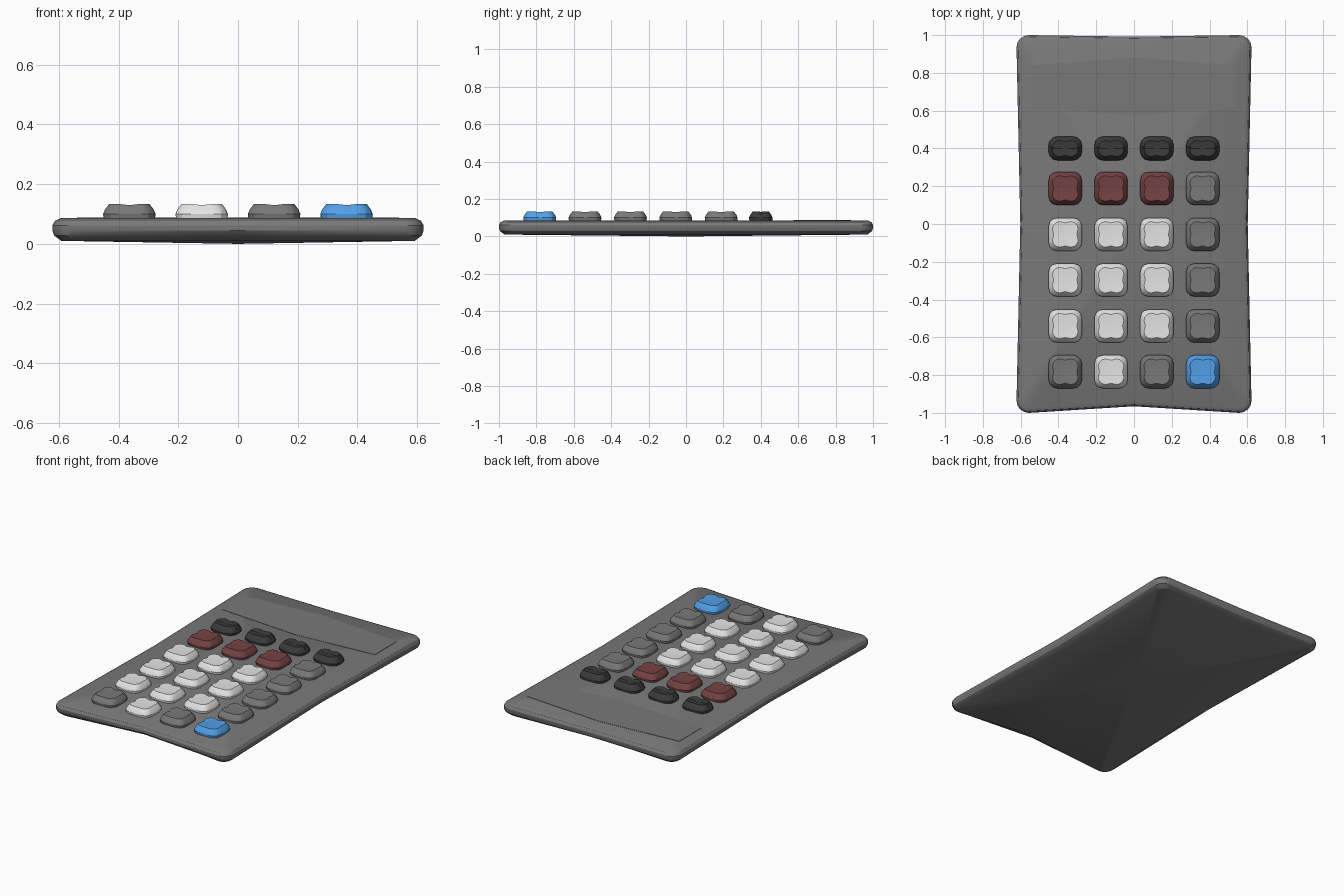
import bpy
import bmesh
import math

cube = bpy.data.objects.get("Cube")
if cube:
    bpy.data.objects.remove(cube, do_unlink=True)


def material(name, r, g, b):
    m = bpy.data.materials.new(name)
    m.use_nodes = True
    m.diffuse_color = (r, g, b, 1)
    m.node_tree.nodes["Principled BSDF"].inputs["Base Color"].default_value = (r, g, b, 1)
    return m


grey = material("mid grey", 0.19, 0.19, 0.19)
dark = material("charcoal", 0.043, 0.043, 0.043)
red = material("dull red", 0.18, 0.055, 0.055)
white = material("off white", 0.78, 0.78, 0.78)
blue = material("bright blue", 0.09, 0.37, 0.85)


def outline(hx, hy, radius, segs, side, front, rear):
    """Rounded rectangle whose edge midpoints are pulled inward."""
    pts = []
    mids = [(0, hy - rear), (side - hx, 0), (0, front - hy), (hx - side, 0)]
    for i, (sx, sy) in enumerate([(1, 1), (-1, 1), (-1, -1), (1, -1)]):
        for k in range(segs + 1):
            a = math.pi / 2 * (i + k / segs)
            pts.append((sx * (hx - radius) + radius * math.cos(a),
                        sy * (hy - radius) + radius * math.sin(a), False))
        pts.append((*mids[i], True))
    return pts


def loft(name, rings, bottom, top, mat, angle):
    """Skin a stack of rings and close both ends around a centre point."""
    bm = bmesh.new()
    loops = [[bm.verts.new(p) for p in ring] for ring in rings]
    n = len(loops[0])
    for lo, hi in zip(loops, loops[1:]):
        for i in range(n):
            j = (i + 1) % n
            bm.faces.new((lo[i], lo[j], hi[j], hi[i]))
    base, crown = bm.verts.new((0, 0, bottom)), bm.verts.new((0, 0, top))
    for i in range(n):
        j = (i + 1) % n
        bm.faces.new((base, loops[0][j], loops[0][i]))
        bm.faces.new((crown, loops[-1][i], loops[-1][j]))
    return finish(name, bm, mat, angle)


def finish(name, bm, mat, angle):
    bmesh.ops.recalc_face_normals(bm, faces=bm.faces)
    mesh = bpy.data.meshes.new(name)
    bm.to_mesh(mesh)
    bm.free()
    mesh.materials.append(mat)
    ob = bpy.data.objects.new(name, mesh)
    bpy.context.collection.objects.link(ob)
    bpy.ops.object.select_all(action='DESELECT')
    ob.select_set(True)
    bpy.context.view_layer.objects.active = ob
    bpy.ops.object.shade_smooth_by_angle(angle=math.radians(angle))
    return ob


# Body: thin slab with flared corners and an undercut beneath the edges
body_rings = []
for inset, z, undercut in [(0.03, 0.01, 0.04), (0.006, 0.028, 0.012), (0, 0.045, 0),
                           (0, 0.062, 0), (0.009, 0.077, 0), (0.028, 0.086, 0)]:
    shape = outline(0.622 - inset, 1 - inset, 0.065 - inset / 2, 4,
                    0.02 + undercut / 2, 0.035 + undercut, 0.008 + undercut / 2)
    body_rings.append([(x, y, z) for x, y, mid in shape])
loft("body", body_rings, 0, 0.086, grey, 30)

# Display: flush pointed panel
bm = bmesh.new()
corners = [(-0.54, 0.84), (-0.54, 0.615), (0, 0.575), (0.54, 0.615), (0.54, 0.84), (0, 0.882)]
panel = bm.faces.new([bm.verts.new((x, y, 0.085)) for x, y in corners])
raised = bmesh.ops.extrude_face_region(bm, geom=[panel])
bmesh.ops.translate(bm, vec=(0, 0, 0.003),
                    verts=[v for v in raised["geom"] if isinstance(v, bmesh.types.BMVert)])
finish("display", bm, grey, 30)


# Keys: tapered caps with a shallow dished top
def key(name, x, y, hy, mat):
    rings = []
    for inset, z, dip in [(0.003, 0.078, 0), (0, 0.1, 0), (0.007, 0.116, 0.001),
                          (0.02, 0.133, 0.007)]:
        shape = outline(0.088 - inset, hy - inset, 0.045 - inset / 3, 3, dip, dip, dip)
        rings.append([(px, py, z - dip / 2 if mid else z) for px, py, mid in shape])
    loft(name, rings, 0.078, 0.127, mat, 25).location = (x, y, 0)


rows = [("top", 0.4, [dark] * 4),
        ("second", 0.188, [red] * 3 + [grey]),
        ("third", -0.055, [white] * 3 + [grey]),
        ("fourth", -0.297, [white] * 3 + [grey]),
        ("fifth", -0.54, [white] * 3 + [grey]),
        ("bottom", -0.782, [grey, white, grey, blue])]
for label, y, mats in rows:
    for col, mat in enumerate(mats):
        key(f"{label}_row_key_{col + 1}", -0.364 + 0.2425 * col, y,
            0.063 if label == "top" else 0.088, mat)
